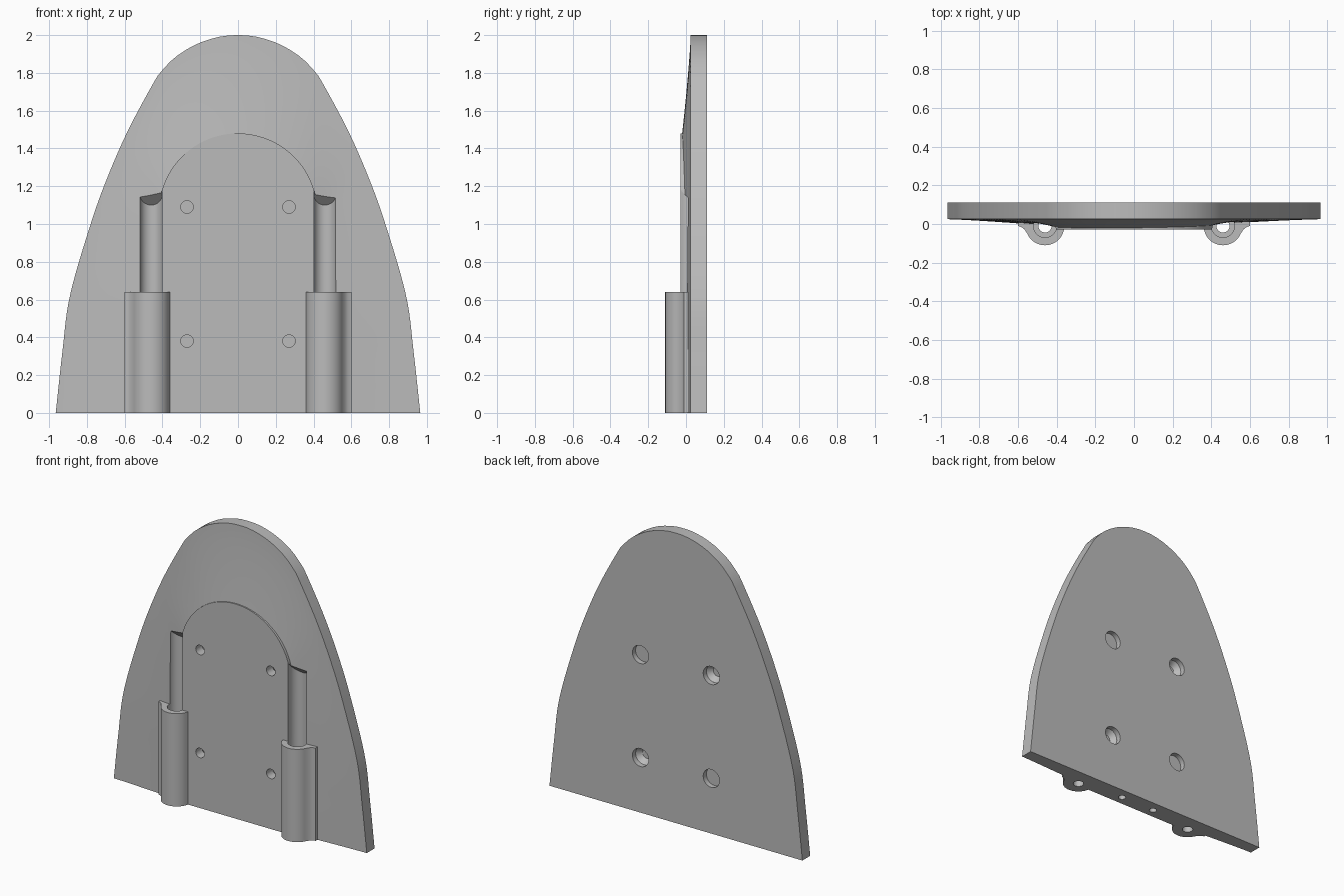
import bpy, bmesh, math
from mathutils import Vector, Matrix

cube = bpy.data.objects.get("Cube")
if cube:
    bpy.data.objects.remove(cube, do_unlink=True)

GREY = (0.5, 0.5, 0.5, 1)
grey = bpy.data.materials.new("plain grey")
grey.use_nodes = True
grey.diffuse_color = GREY
grey.node_tree.nodes["Principled BSDF"].inputs["Base Color"].default_value = GREY

BACK, EDGE, PAD = 0.11, 0.025, -0.028
TUBE_X, TUBE_Y = 0.46, -0.01


def make(name, bm):
    bmesh.ops.recalc_face_normals(bm, faces=bm.faces)
    me = bpy.data.meshes.new(name)
    bm.to_mesh(me)
    bm.free()
    me.materials.append(grey)
    ob = bpy.data.objects.new(name, me)
    bpy.context.collection.objects.link(ob)
    return ob


def resample(points, n):
    """Even spacing along a polyline."""
    pts = [Vector(p) for p in points]
    dist = [0]
    for a, b in zip(pts, pts[1:]):
        dist.append(dist[-1] + (b - a).length)
    out, k = [], 0
    for i in range(n):
        d = dist[-1] * i / (n - 1)
        while k < len(pts) - 2 and dist[k + 1] < d:
            k += 1
        out.append(pts[k].lerp(pts[k + 1], (d - dist[k]) / (dist[k + 1] - dist[k])))
    return out


def smooth(points, steps=8):
    """Catmull-Rom curve through the points."""
    p = [Vector(q) for q in points]
    p = [2 * p[0] - p[1]] + p + [2 * p[-1] - p[-2]]
    out = []
    for a, b, c, d in zip(p, p[1:], p[2:], p[3:]):
        for i in range(steps):
            t = i / steps
            out.append(0.5 * (2 * b + (c - a) * t + (2 * a - 5 * b + 4 * c - d) * t * t
                              + (3 * b - a - 3 * c + d) * t ** 3))
    return out + [p[-2]]


def boolean(target, tool, mode):
    bpy.context.view_layer.objects.active = target
    mod = target.modifiers.new(mode, 'BOOLEAN')
    mod.operation, mod.solver, mod.object = mode, 'EXACT', tool
    bpy.ops.object.modifier_apply(modifier=mod.name)
    bpy.data.objects.remove(tool, do_unlink=True)


def cone(name, r1, r2, start, end, segments=32):
    """Round cutter running from start to end."""
    start, end = Vector(start), Vector(end)
    axis = end - start
    bm = bmesh.new()
    bmesh.ops.create_cone(bm, cap_ends=True, segments=segments, radius1=r1, radius2=r2,
                          depth=axis.length,
                          matrix=Matrix.Translation((start + end) / 2)
                          @ axis.to_track_quat('Z', 'Y').to_matrix().to_4x4())
    return make(name, bm)


# Domed plate: rings lofted from the outline to the raised arched pad
N, RINGS = 97, 10
half = [(0.965, 0), (0.93, 0.32), (0.89, 0.62), (0.78, 1.0), (0.69, 1.25), (0.58, 1.5),
        (0.44, 1.76), (0.4, 1.815), (0.33, 1.885), (0.22, 1.952), (0.1, 1.991)]
outline = resample(smooth(half + [(0, 2)] + [(-x, z) for x, z in reversed(half)]), N)
arch = [(0.42 * math.cos(a), 1.06 + 0.42 * math.sin(a))
        for a in (math.pi * i / 48 for i in range(49))]
inner = resample([(0.42, 0)] + arch + [(-0.42, 0)], N)

bm = bmesh.new()
rings = [[bm.verts.new((p.x, BACK, p.y)) for p in outline]]
for r in range(RINGS + 1):
    s = r / RINGS
    row = []
    for p, q in zip(outline, inner):
        rim = -0.006 - 0.014 * max(0, q.y - 1) / 0.48 + 0.012 * q.x
        v = p.lerp(q, s)
        row.append(bm.verts.new((v.x, EDGE + (rim - EDGE) * s ** 1.25, v.y)))
    rings.append(row)
rings.append([bm.verts.new((q.x, PAD, q.y)) for q in inner])
for a, b in zip(rings, rings[1:]):
    for i in range(N - 1):
        bm.faces.new((a[i], a[i + 1], b[i + 1], b[i]))
bm.faces.new(rings[0])
bm.faces.new(rings[-1])
bm.faces.new([r[0] for r in rings] + [r[-1] for r in reversed(rings)])
plate = make("mounting_plate", bm)

for side in (-1, 1):
    # Half-round sleeve with a flared outer foot
    arc = [(0.1 * math.cos(a), 0.1 * math.sin(a))
           for a in (math.radians(-25 - 130 * i / 24) for i in range(25))]
    profile = ([(0.14, 0.05), (0.14, 0), (0.122, -0.006), (0.106, -0.018)] + arc
               + [(-0.1, -0.015), (-0.1, 0.05)])
    bm = bmesh.new()
    face = bm.faces.new([bm.verts.new((side * (TUBE_X + x), TUBE_Y + y, 0)) for x, y in profile])
    top = bmesh.ops.extrude_face_region(bm, geom=[face])["geom"]
    bmesh.ops.translate(bm, vec=(0, 0, 0.64),
                        verts=[v for v in top if isinstance(v, bmesh.types.BMVert)])
    boolean(plate, make("sleeve", bm), 'UNION')

    # Long groove with a slanted upper end, running down into the sleeve
    x = side * TUBE_X
    groove = cone("groove_cutter", 0.06, 0.06, (x, TUBE_Y, 0.1), (x, TUBE_Y, 1.2), 40)
    for v in groove.data.vertices:
        if v.co.z > 1:
            v.co.z = 1.15 - v.co.y
    boolean(plate, groove, 'DIFFERENCE')
    boolean(plate, cone("drain_cutter", 0.034, 0.034, (x, TUBE_Y, -0.1), (x, TUBE_Y, 0.2)),
            'DIFFERENCE')

    # Small holes in the bottom edge
    x = side * 0.13
    boolean(plate, cone("pin_cutter", 0.024, 0.024, (x, 0.035, -0.1), (x, 0.035, 0.25)),
            'DIFFERENCE')

    # Screw holes, countersunk from the back
    for z in (0.38, 1.09):
        x = side * 0.27
        boolean(plate, cone("screw_cutter", 0.033, 0.033, (x, -0.1, z), (x, 0.2, z)), 'DIFFERENCE')
        boolean(plate, cone("sink_cutter", 0.033, 0.062, (x, 0.04, z), (x, 0.075, z)), 'DIFFERENCE')
        boolean(plate, cone("bore_cutter", 0.062, 0.062, (x, 0.0749, z), (x, 0.2, z)), 'DIFFERENCE')

# Smooth shading with crisp edges
bpy.ops.object.select_all(action='DESELECT')
plate.select_set(True)
bpy.context.view_layer.objects.active = plate
bpy.ops.object.shade_smooth_by_angle(angle=math.radians(30))
